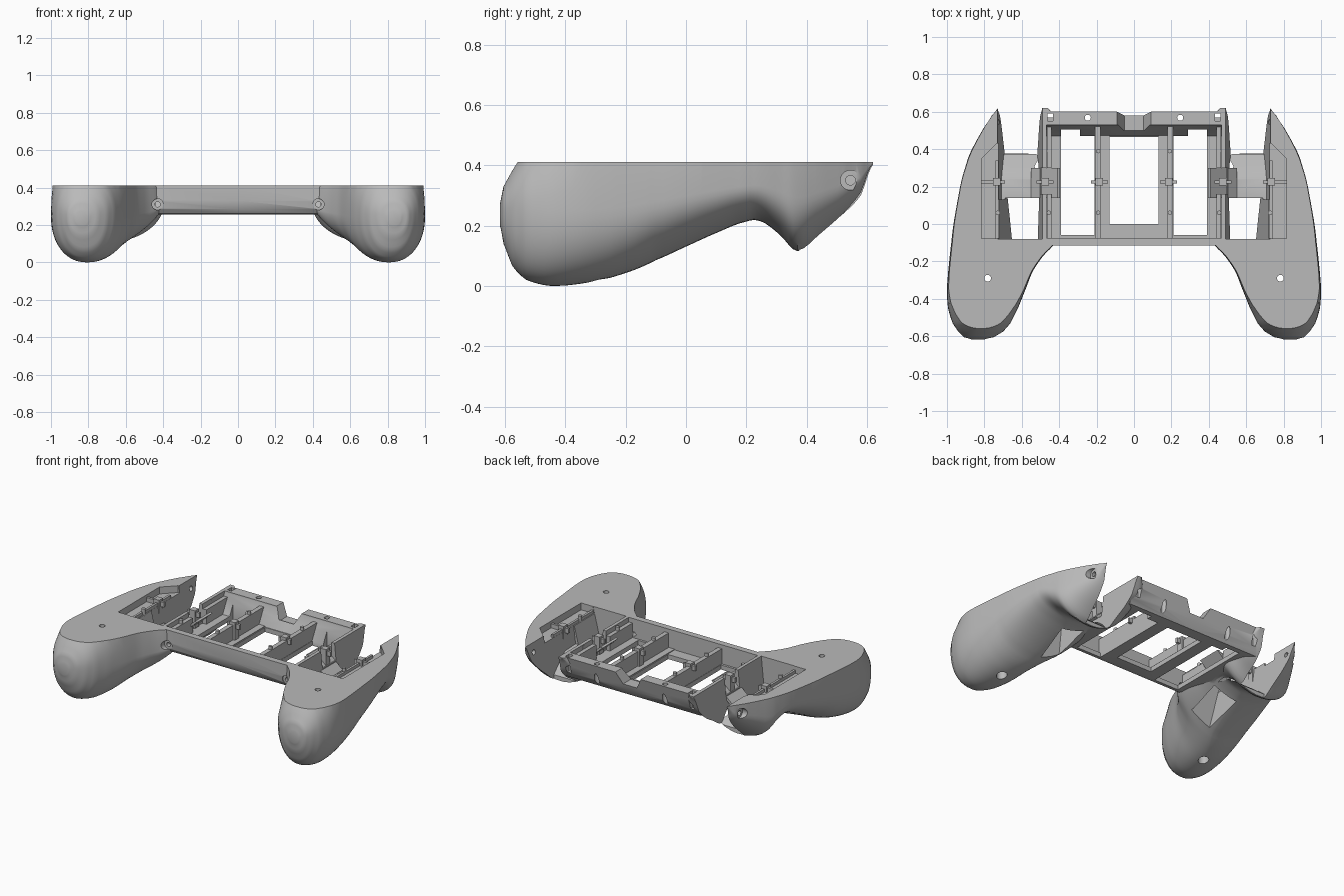
import bpy, bmesh, math
from mathutils import Vector

if "Cube" in bpy.data.objects:
    bpy.data.objects.remove(bpy.data.objects["Cube"])

TOP = 0.41
grey = bpy.data.materials.new("matte grey")
grey.use_nodes = True
grey.diffuse_color = (0.49, 0.49, 0.49, 1)
grey.node_tree.nodes["Principled BSDF"].inputs["Base Color"].default_value = grey.diffuse_color


def make(name, bm):
    bmesh.ops.recalc_face_normals(bm, faces=bm.faces)
    mesh = bpy.data.meshes.new(name)
    bm.to_mesh(mesh)
    bm.free()
    mesh.materials.append(grey)
    ob = bpy.data.objects.new(name, mesh)
    bpy.context.collection.objects.link(ob)
    return ob


def prism(name, points, axis, lo, hi):
    """Extrude a 2D outline along an axis; lo and hi may be functions of z."""
    bm = bmesh.new()
    rings = []
    for end in (lo, hi):
        ring = []
        for p in points:
            co = list(p)
            co.insert("xyz".index(axis), end(p[1]) if callable(end) else end)
            ring.append(bm.verts.new(co))
        rings.append(ring)
        bm.faces.new(ring)
    n = len(points)
    for i in range(n):
        j = (i + 1) % n
        bm.faces.new((rings[0][i], rings[0][j], rings[1][j], rings[1][i]))
    return make(name, bm)


def box(name, x0, x1, y0, y1, z0, z1):
    return prism(name, [(x0, y0), (x1, y0), (x1, y1), (x0, y1)], "z", z0, z1)


def rod(name, axis, a, b, r, lo, hi, sides=24):
    pts = [(a + r * math.cos(t * math.tau / sides), b + r * math.sin(t * math.tau / sides))
           for t in range(sides)]
    return prism(name, pts, axis, lo, hi)


def boolean(ob, other, op):
    mod = ob.modifiers.new("bool", "BOOLEAN")
    mod.operation, mod.solver, mod.object = op, "EXACT", other
    bpy.context.view_layer.objects.active = ob
    bpy.ops.object.modifier_apply(modifier=mod.name)
    bpy.data.objects.remove(other)


def mirror(ob, bisect=False):
    mod = ob.modifiers.new("mirror", "MIRROR")
    mod.use_bisect_axis[0] = bisect
    bpy.context.view_layer.objects.active = ob
    bpy.ops.object.modifier_apply(modifier=mod.name)


# Grip stations: y, inner x, outer x, bottom z, dome height, inner flank hollowness
STATIONS = [
    (-.617, .80, .87, .20, .27, .9), (-.605, .75, .91, .14, .33, .9), (-.575, .7, .94, .065, .385, .9),
    (-.53, .66, .97, .02, .456, .9), (-.45, .62, .994, 0, .55, .9), (-.35, .58, 1, .007, .75, .95),
    (-.25, .54, .993, .027, .9, 1.1), (-.17, .485, .985, .053, .9, 1.25), (-.1, .42, .977, .085, .9, 1.4),
    (0, .4, .965, .13, .9, 1.4), (.1, .4, .948, .175, .9, 1.4), (.2, .4, .93, .213, .9, 1.3),
    (.25, .4, .918, .213, .9, 1.2), (.31, .4, .9, .17, .9, 1.2), (.37, .4, .88, .115, .9, 1.15),
    (.45, .4, .84, .17, .9, 1.1), (.52, .4, .8, .225, .9, 1), (.58, .42, .76, .29, .9, 1),
    (.62, .46, .73, .4, .9, 1)]


def section(y, xi, xo, zb, zt, hollow):
    c, hw = (xi + xo) / 2, (xo - xi) / 2
    zc = zb + 0.6 * (min(zt, TOP) - zb)
    upper = []
    for i in range(1, 10):
        a = math.radians(9 * i)
        upper.append((hw * math.cos(a) ** 0.95, zc + (zt - zc) * math.sin(a) ** 0.95))
    pts = [(c + w, y, z) for w, z in reversed(upper)]
    for i in range(33):
        a = math.pi * i / 32
        co, s = math.cos(a), max(0, math.sin(a))
        e = 0.9 if co > 0 else hollow
        pts.append((c + hw * math.copysign(abs(co) ** e, co), y, zc - (zc - zb) * s ** e))
    return pts + [(c - w, y, z) for w, z in upper]


def grip_loft():
    bm = bmesh.new()
    S = [Vector(s) for s in STATIONS]
    rows = []
    for i in range(len(S) - 1):
        p0, p1, p2, p3 = S[max(i - 1, 0)], S[i], S[i + 1], S[min(i + 2, len(S) - 1)]
        for t in (0, .25, .5, .75):
            m = p1.lerp(p2, t)
            # smooth every value except the station position and dome height
            q = 0.5 * (2 * p1 + (p2 - p0) * t + (2 * p0 - 5 * p1 + 4 * p2 - p3) * t * t
                       + (3 * p1 - p0 - 3 * p2 + p3) * t ** 3)
            q[0], q[4] = m[0], m[4]
            q[3] = max(q[3], 0)
            rows.append(section(*q))
    rows.append(section(*STATIONS[-1]))
    rings = [[bm.verts.new(p) for p in r] for r in rows]
    n = len(rings[0])
    for a, b in zip(rings, rings[1:]):
        for i in range(n):
            j = (i + 1) % n
            bm.faces.new((a[i], a[j], b[j], b[i]))
    bm.faces.new(rings[0])
    bm.faces.new(rings[-1])
    return make("shell", bm)


# Shell: one grip joined to half of the centre body
shell = grip_loft()
centre = prism("centre", [(-.115, .55), (-.116, .33), (-.108, .285), (-.09, .262), (-.065, .255),
                          (.54, .255), (.57, .3), (.603, .42), (.603, .55)], "x", -.2, .488)
boolean(shell, centre, "UNION")


def wall_side(z):
    return .49 + (TOP - z) * .1


cutters = [
    box("top_trim", -1, 2, -1, 1, TOP, 1.2),
    # open well in front of the trigger floor
    prism("well_cut", [(-.08, -.1), (.14, -.1), (.14, .6), (-.08, .6)], "x",
          wall_side, lambda z: .73 - (TOP - z) * .25),
    # trigger opening above a sloping floor
    prism("trigger_cut", [(.13, .25), (.24, .245), (.3, .205), (.375, .145),
                          (.385, -.1), (.7, -.1), (.7, .6), (.13, .6)], "x",
          wall_side, lambda z: .73 - (TOP - z) * .13),
    # lowered wall between trigger opening and centre
    box("wall_gap", .44, .54, .16, .3, .3, .6),
    # ledge beside the trigger opening
    prism("ledge_cut", [(.69, -.078), (.815, -.078), (.815, .35), (.735, .43), (.69, .43)], "z", .365, .6),
    # tray and open windows of the centre
    prism("tray_cut", [(-.075, .6), (-.075, .285), (.47, .285), (.53, .40), (.53, .6)], "x", -.3, .468),
    box("middle_window", -.25, .13, 0, .465, .1, .6),
    box("side_window", .21, .39, -.06, .47, 0, .6),
    box("side_window_step", .29, .39, .4, .505, 0, .6),
    # rear notch and small pockets
    prism("rear_notch", [(.5, .335), (.7, .335), (.7, .6), (.5, .6)], "x", -.3,
          lambda z: .05 + (z - .335) * .55),
    box("corner_pocket", .432, .462, .55, .59, .3, .6),
    # screw holes
    rod("rear_hole", "z", .247, .568, .016, .1, .6),
    rod("grip_hole", "z", .782, -.29, .018, -.1, .6),
    rod("grip_bore", "z", .782, -.29, .032, -.1, .09),
    rod("front_bore", "y", .43, .31, .03, -.4, -.105),
    rod("front_hole", "y", .43, .31, .014, -.4, 0),
    rod("side_bore", "x", .545, .35, .033, .768, 1.2),
    rod("side_hole", "x", .545, .35, .016, .6, 1.2),
]
for c in cutters:
    boolean(shell, c, "DIFFERENCE")
mirror(shell, bisect=True)
bpy.ops.object.select_all(action="DESELECT")
shell.select_set(True)
bpy.context.view_layer.objects.active = shell
bpy.ops.object.shade_smooth_by_angle(angle=math.radians(32))

# Ribs across the tray, with a low foot
mirror(box("rib", .178, .208, -.078, .53, .26, .385))
mirror(box("rib_foot", .135, .18, -.078, .53, .26, .29))
for y0, y1 in ((-.078, .16), (.3, .53)):
    mirror(box("side_rail", .44, .466, y0, y1, .28, .38))

# Crossing blocks, pins and pegs
for x in (.185, .475, .735):
    mirror(box("block", x - .02, x + .02, .205, .245, .29, .405))
    mirror(box("cross_pin", x - .045, x + .085 if x > .7 else x + .045, .217, .233, .36, .392))
for x, y in ((.192, .06), (.192, .39), (.478, .39), (.728, .06), (.455, .06)):
    mirror(rod("peg", "z", x, y, .012, .3, .405, 12))

# Raised edge and sloping brace plates around the trigger openings
mirror(box("ledge_rail", .725, .74, -.08, .34, .34, .385))
mirror(prism("brace", [(.395, .37), (.41, .375), (.55, .25), (.53, .245)], "y", .14, .3))
